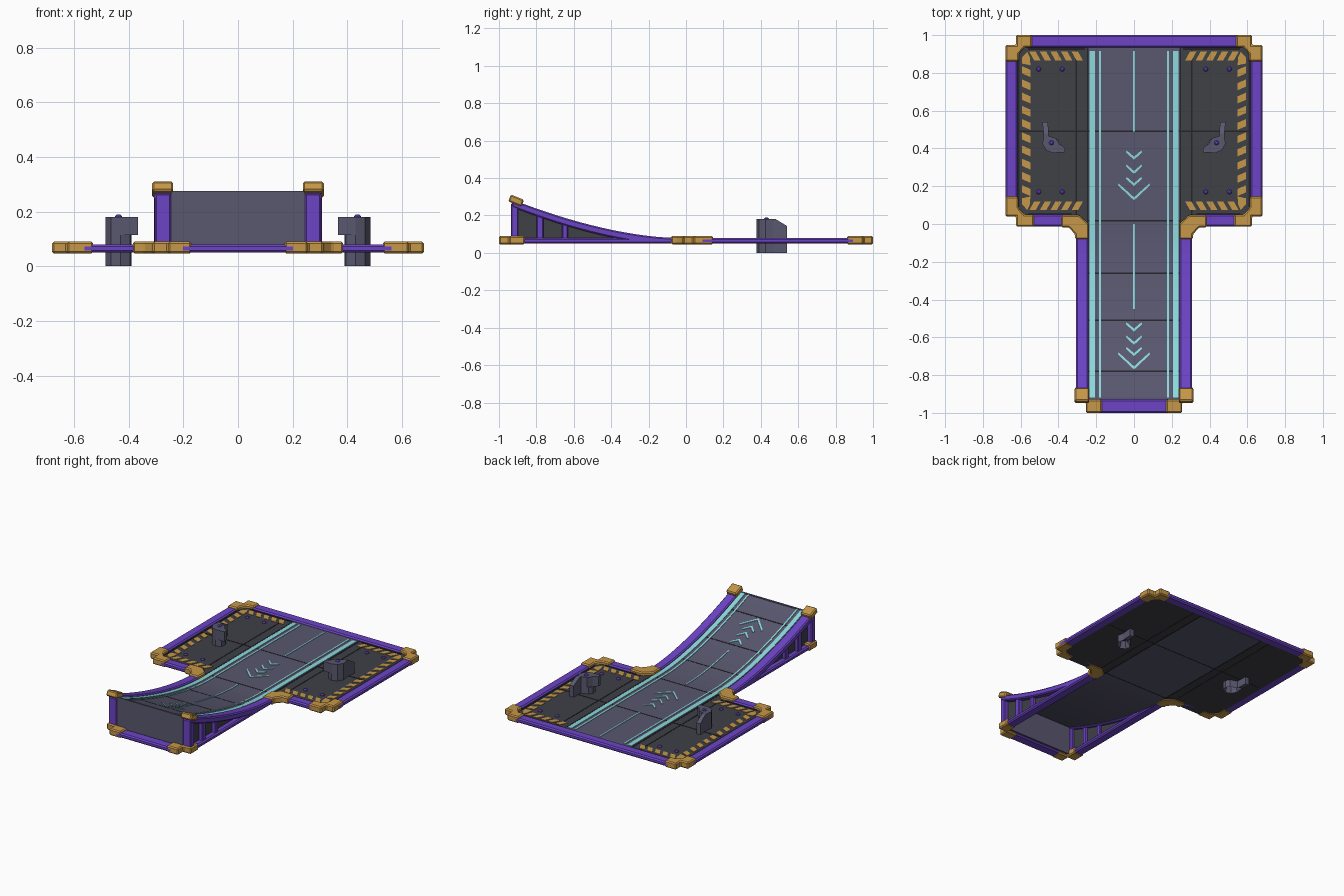
import bpy, bmesh, math
from mathutils import Vector, Matrix

if "Cube" in bpy.data.objects:
    bpy.data.objects.remove(bpy.data.objects["Cube"])


def material(name, rgb):
    m = bpy.data.materials.new(name)
    m.diffuse_color = (*rgb, 1)
    m.use_nodes = True
    m.node_tree.nodes["Principled BSDF"].inputs["Base Color"].default_value = m.diffuse_color
    return m


PURPLE = material("purple rail", (0.150, 0.058, 0.560))
GOLD = material("gold bracket", (0.560, 0.310, 0.065))
TEAL = material("teal marking", (0.262, 0.700, 0.730))
SLATE = material("slate road", (0.100, 0.096, 0.158))
CHARCOAL = material("charcoal panel", (0.050, 0.052, 0.062))
SEAM = material("dark seam", (0.018, 0.018, 0.023))


def surf(y):
    """Road height: flat on the deck, curving up along the ramp."""
    return 0.07 + 0.255 * max(0.0, -y - 0.05) ** 1.68


def above(d):
    return lambda y: surf(y) + d


def prism(pts, lo, hi):
    """Plan outline between two heights (numbers or functions of y)."""
    f = lambda h, y: h(y) if callable(h) else h
    return [[(x, y, f(lo, y)) for x, y in pts], [(x, y, f(hi, y)) for x, y in pts]]


def box(x0, x1, y0, y1, lo, hi):
    return prism([(x0, y0), (x1, y0), (x1, y1), (x0, y1)], lo, hi)


def ribbon(x0, x1, y0, y1, lo, hi, step=0.06):
    """Strip following the road curve along y."""
    f = lambda h, y: h(y) if callable(h) else h
    n = max(1, math.ceil((y1 - y0) / step))
    ys = [y0 + (y1 - y0) * i / n for i in range(n + 1)]
    return [[(x0, y, f(lo, y)), (x1, y, f(lo, y)), (x1, y, f(hi, y)), (x0, y, f(hi, y))] for y in ys]


def mirror(solid):
    return [[(-x, y, z) for x, y, z in ring] for ring in solid]


def both(solids):
    return solids + [mirror(s) for s in solids]


def build(name, mat, solids, bevel=0):
    """One object out of lofted solids, each a list of rings."""
    bm = bmesh.new()
    for rings in solids:
        vs = [[bm.verts.new(p) for p in r] for r in rings]
        n = len(vs[0])
        bm.faces.new(vs[0])
        bm.faces.new(vs[-1])
        for a, b in zip(vs, vs[1:]):
            for i in range(n):
                j = (i + 1) % n
                bm.faces.new((a[i], a[j], b[j], b[i]))
    bmesh.ops.recalc_face_normals(bm, faces=bm.faces)
    me = bpy.data.meshes.new(name)
    bm.to_mesh(me)
    bm.free()
    me.materials.append(mat)
    ob = bpy.data.objects.new(name, me)
    bpy.context.collection.objects.link(ob)
    if bevel:
        mod = ob.modifiers.new("bevel", "BEVEL")
        mod.width = bevel
        mod.segments = 1
        mod.limit_method = "ANGLE"
        mod.angle_limit = math.radians(40)
    return ob


# Road and deck slabs
build("road", SLATE, [ribbon(-0.245, 0.245, -0.93, 0.94, above(-0.02), surf)])
build("deck_panels", CHARCOAL, both([prism(
    [(0.245, 0.0), (0.58, 0.0), (0.625, 0.045), (0.625, 0.9), (0.58, 0.945), (0.245, 0.945)], 0.05, 0.0695)]))

# Ramp body: end plate and side walls
build("ramp_end_plate", SLATE, [box(-0.245, 0.245, -0.93, -0.918, 0.06, 0.275)])
build("ramp_side_walls", CHARCOAL, both([ribbon(0.262, 0.272, -0.92, -0.1, 0.06, surf)]))

# Seams between panels
seams = [ribbon(-0.24, 0.24, y - 0.004, y + 0.004, above(-0.005), above(0.001)) for y in (-0.26, -0.51, -0.78)]
seams += [box(-0.61, 0.61, 0.486, 0.494, 0.0495, 0.071), box(-0.25, 0.25, 0.012, 0.02, 0.0495, 0.071)]
seams += both([box(0.301, 0.309, 0.04, 0.94, 0.0495, 0.071), box(0.24, 0.25, 0.0, 0.94, 0.0495, 0.071)])
# Dark edging round the deck
seams += both([box(0.606, 0.617, 0.09, 0.88, 0.06, 0.0715), box(0.26, 0.56, 0.922, 0.936, 0.06, 0.0715),
               box(0.33, 0.56, 0.048, 0.058, 0.06, 0.0715)])
build("seams", SEAM, seams)

# Teal lane lines
lines = both([ribbon(a, b, -0.92, 0.915, surf, above(0.003)) for a, b in ((0.206, 0.236), (0.175, 0.186))])
lines += [ribbon(-0.004, 0.004, a, b, surf, above(0.003)) for a, b in ((-0.45, 0.0), (0.49, 0.915))]
build("lane_lines", TEAL, lines)

# Teal chevrons: three small and one large in each group
chevrons = []
for tip in (0.125, -0.77):
    for dy, w, h in ((0.0, 0.085, 0.08), (0.075, 0.043, 0.04), (0.14, 0.043, 0.04), (0.215, 0.043, 0.04)):
        y, t = tip + dy * (1 if tip > 0 else 0.93), 0.016
        chevrons += both([prism([(0, y), (w, y + h), (w - 0.004, y + h + t * 0.6), (0, y + t)],
                                above(-0.001), above(0.0035))])
build("chevrons", TEAL, chevrons)

# Gold hazard stripes round the deck
hazard = []
for i in range(10):
    y = 0.148 + i * 0.07
    hazard.append(prism([(0.548, y), (0.594, y + 0.02), (0.594, y + 0.058), (0.548, y + 0.038)], 0.068, 0.0725))
for i in range(5):
    x = 0.27 + i * 0.056
    for ya, yb in ((0.865, 0.912), (0.12, 0.074)):
        hazard.append(prism([(x, ya), (x + 0.034, ya), (x + 0.06, yb), (x + 0.026, yb)], 0.068, 0.0725))
for f in (lambda y: y, lambda y: 0.986 - y):
    hazard.append(prism([(x, f(y)) for x, y in
                         ((0.594, 0.85), (0.594, 0.88), (0.565, 0.912), (0.552, 0.885), (0.548, 0.84))], 0.068, 0.0725))
build("hazard_stripes", GOLD, both(hazard))

# Purple frame rails
rails = [box(-0.57, 0.57, 0.935, 1.0, 0.05, 0.08), box(-0.21, 0.21, -1.0, -0.93, 0.05, 0.08)]
rails += both([box(0.617, 0.68, 0.08, 0.9, 0.05, 0.08), box(0.33, 0.57, -0.014, 0.05, 0.05, 0.08),
               box(0.242, 0.307, -0.93, -0.05, 0.05, 0.079)])
build("frame_rails", PURPLE, rails, 0.008)
build("ramp_rails", PURPLE, both([ribbon(0.242, 0.307, -0.93, -0.04,
                                         lambda y: max(0.055, surf(y) - 0.03), above(0.01))]), 0.007)
build("ramp_posts", PURPLE, both([box(0.245, 0.304, -0.935, -0.897, 0.07, 0.265),
                                  box(0.25, 0.297, -0.8, -0.762, 0.07, above(-0.015)),
                                  box(0.25, 0.297, -0.662, -0.63, 0.07, above(-0.015))]), 0.005)

# Gold corner brackets
Z = (0.046, 0.09)
outer = [prism(p, *Z) for p in (
    [(0.54, 0.935), (0.54, 1.0), (0.625, 1.0), (0.625, 0.948), (0.68, 0.948), (0.68, 0.86), (0.61, 0.86), (0.61, 0.9), (0.58, 0.935)],
    [(0.53, 0.05), (0.53, -0.014), (0.625, -0.014), (0.625, 0.04), (0.68, 0.04), (0.68, 0.145), (0.612, 0.145), (0.612, 0.085), (0.58, 0.05)],
    [(0.385, 0.048), (0.29, 0.048), (0.24, 0.0), (0.24, -0.08), (0.312, -0.08), (0.312, -0.055), (0.345, -0.018), (0.385, -0.018)],
    [(0.17, -0.93), (0.17, -1.0), (0.255, -1.0), (0.255, -0.945), (0.312, -0.945), (0.312, -0.862), (0.24, -0.862), (0.24, -0.93)])]
build("corner_brackets", GOLD, both(outer), 0.007)

# Tilted caps at the top of the ramp
tilt = Matrix.Translation((0, -0.908, 0.28)) @ Matrix.Rotation(math.radians(-22), 4, "X")
cap = [[tuple(tilt @ Vector(p)) for p in ring] for ring in box(0.237, 0.314, -0.038, 0.038, -0.02, 0.019)]
build("ramp_caps", GOLD, both([cap]), 0.007)


# Purple studs, low six-sided domes
def stud(x, y, z, r=0.013):
    ring = lambda k, h: [(x + r * k * math.cos(i * math.pi / 4), y + r * k * math.sin(i * math.pi / 4), z + h)
                         for i in range(8)]
    return [ring(1, -0.003), ring(1, 0.004), ring(0.55, 0.01)]


build("studs", PURPLE, both([stud(x, y, 0.07) for x in (0.38, 0.505) for y in (0.17, 0.82)] + [stud(0.437, 0.43, 0.179)]))

# Clamp levers passing through the deck
foot = [(0.485, 0.54), (0.455, 0.54), (0.452, 0.465), (0.405, 0.45), (0.39, 0.425),
        (0.395, 0.392), (0.43, 0.376), (0.465, 0.39), (0.485, 0.425), (0.478, 0.465)]
head = foot[:3] + [(0.415, 0.455), (0.396, 0.425), (0.366, 0.402), (0.366, 0.38)] + foot[6:]
for side, s in (("left", -1), ("right", 1)):
    lower, upper = prism(foot, 0.0, 0.115), prism(head, 0.115, 0.18)
    ob = build(side + "_lever", SLATE, [lower, upper] if s > 0 else [mirror(lower), mirror(upper)])
    ob.data.materials.append(CHARCOAL)
    bm = bmesh.new()
    bm.from_mesh(ob.data)
    # slope the arm down at the back
    bmesh.ops.bisect_plane(bm, geom=bm.verts[:] + bm.edges[:] + bm.faces[:], plane_co=(0, 0.48, 0), plane_no=(0, 1, 0))
    for v in bm.verts:
        if v.co.z > 0.17 and v.co.y > 0.48:
            v.co.z -= (v.co.y - 0.48) * 0.6
    # hollow the underside
    under = [f for f in bm.faces if f.calc_center_median().z < 0.001 and f.calc_center_median().y < 0.48]
    bmesh.ops.inset_region(bm, faces=under, thickness=0.015, use_boundary=True)
    for v in {v for f in under for v in f.verts}:
        v.co.z = 0.048
    for f in under:
        f.material_index = 1
    bm.to_mesh(ob.data)
    bm.free()
